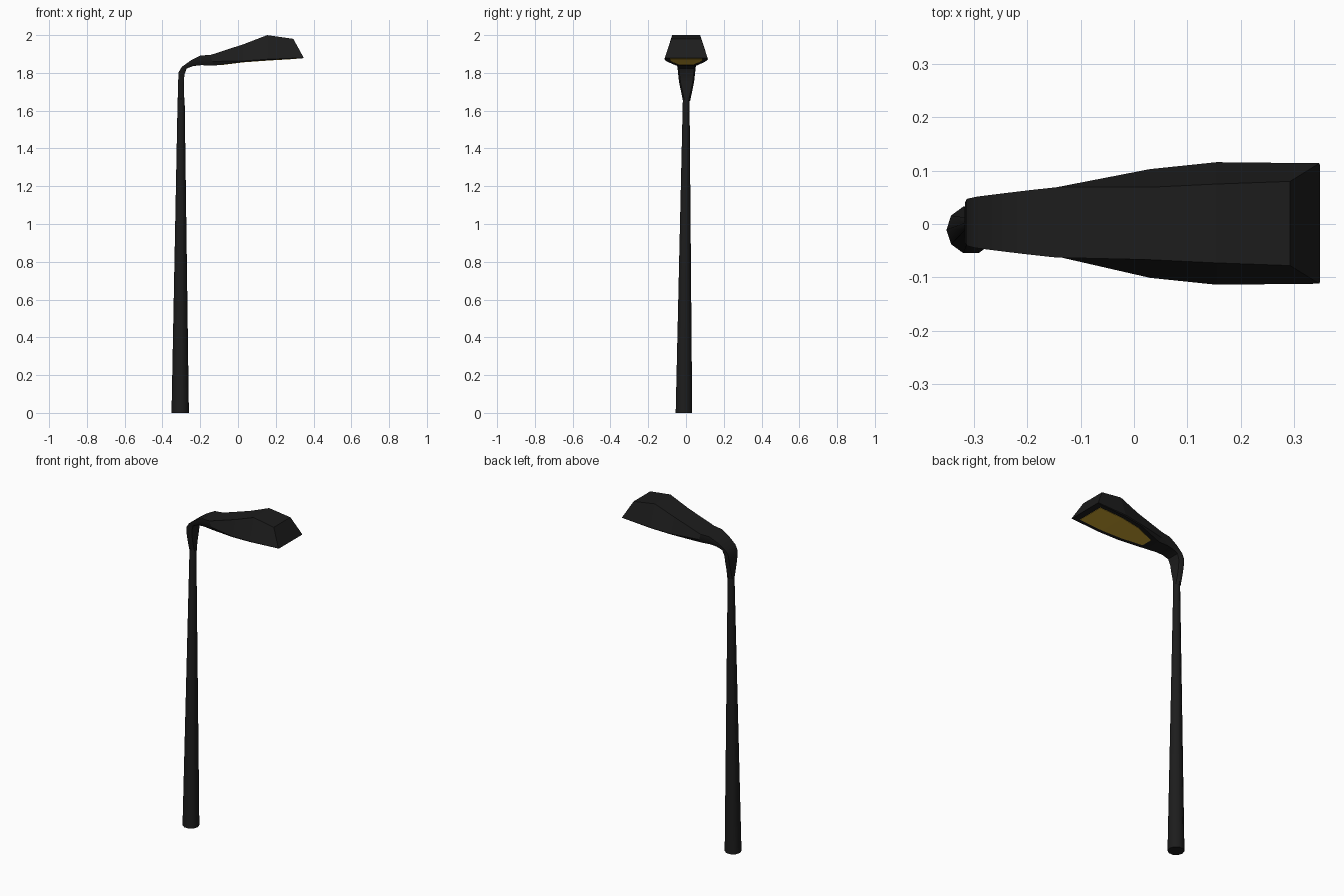
import bpy, bmesh, math

cube = bpy.data.objects.get("Cube")
if cube:
    bpy.data.objects.remove(cube, do_unlink=True)


def make_material(name, color):
    mat = bpy.data.materials.new(name)
    mat.use_nodes = True
    mat.diffuse_color = (*color, 1)
    mat.node_tree.nodes["Principled BSDF"].inputs["Base Color"].default_value = (*color, 1)
    return mat


black = make_material("black_metal", (0.012, 0.012, 0.012))
amber = make_material("amber_lens", (0.66, 0.41, 0.035))


def finish(name, bm, mat):
    bmesh.ops.recalc_face_normals(bm, faces=bm.faces)
    mesh = bpy.data.meshes.new(name)
    bm.to_mesh(mesh)
    bm.free()
    mesh.materials.append(mat)
    obj = bpy.data.objects.new(name, mesh)
    bpy.context.collection.objects.link(obj)
    return obj


def loft(name, rings, mat):
    """Skin a list of closed rings and cap both ends."""
    bm = bmesh.new()
    loops = [[bm.verts.new(p) for p in ring] for ring in rings]
    n = len(loops[0])
    for a, b in zip(loops, loops[1:]):
        for i in range(n):
            j = (i + 1) % n
            bm.faces.new((a[i], a[j], b[j], b[i]))
    bm.faces.new(loops[0])
    bm.faces.new(loops[-1])
    return finish(name, bm, mat)


def smooth(obj):
    bpy.ops.object.select_all(action="DESELECT")
    obj.select_set(True)
    bpy.context.view_layer.objects.active = obj
    bpy.ops.object.shade_smooth_by_angle(angle=math.radians(40))


# Tapered pole, leaning very slightly
def circle(x, y, z, r, sides=10):
    angles = [2 * math.pi * i / sides for i in range(sides)]
    return [(x + r * math.cos(a), y + r * math.sin(a), z) for a in angles]


smooth(loft("pole", [circle(-0.306, -0.011, 0, 0.046),
                     circle(-0.301, 0.001, 1.67, 0.0185)], black))


# Six-sided section between an outer (top) and an inner (bottom) point
def section(outer, inner, w_out, w_mid, w_in, t, y=0.003):
    (xo, zo), (xi, zi) = outer, inner
    xm, zm = xo + (xi - xo) * t, zo + (zi - zo) * t
    return [(xo, y - w_out, zo), (xo, y + w_out, zo), (xm, y + w_mid, zm),
            (xi, y + w_in, zi), (xi, y - w_in, zi), (xm, y - w_mid, zm)]


# Flattened neck that bends over into the arm
joint = section((-0.145, 1.895), (-0.13, 1.838), 0.066, 0.066, 0.052, 0.6)
neck = [
    section((-0.318, 1.65), (-0.284, 1.65), 0.010, 0.019, 0.010, 0.5),
    section((-0.318, 1.70), (-0.287, 1.70), 0.024, 0.029, 0.021, 0.5),
    section((-0.317, 1.755), (-0.286, 1.75), 0.038, 0.040, 0.032, 0.5),
    section((-0.314, 1.805), (-0.284, 1.79), 0.044, 0.045, 0.037, 0.5),
    section((-0.297, 1.832), (-0.272, 1.823), 0.048, 0.048, 0.040, 0.5),
    section((-0.25, 1.866), (-0.238, 1.836), 0.054, 0.054, 0.043, 0.5),
    section((-0.2, 1.892), (-0.195, 1.841), 0.060, 0.060, 0.047, 0.5),
    joint,
]
smooth(loft("curved_neck", neck, black))

# Angular lamp head
head = [
    joint,
    section((0.03, 1.952), (0.03, 1.858), 0.068, 0.102, 0.098, 0.94, 0.001),
    section((0.155, 2.0), (0.155, 1.867), 0.074, 0.115, 0.111, 0.96, 0.001),
    section((0.293, 1.98), (0.349, 1.878), 0.079, 0.113, 0.110, 0.98, 0.001),
]
loft("lamp_head", head, black)

# Thin lens plate following the underside of the head
bm = bmesh.new()
stations = [(-0.09, 1.843, 0.035), (0.03, 1.858, 0.072),
            (0.155, 1.867, 0.087), (0.31, 1.876, 0.085)]
rows = [[bm.verts.new((x, 0.001 + s * w, z)) for s in (-1, 1)] for x, z, w in stations]
for a, b in zip(rows, rows[1:]):
    bm.faces.new((a[0], a[1], b[1], b[0]))
lens = finish("lens", bm, amber)
plate = lens.modifiers.new("plate", "SOLIDIFY")
plate.thickness = 0.004
plate.offset = 0
